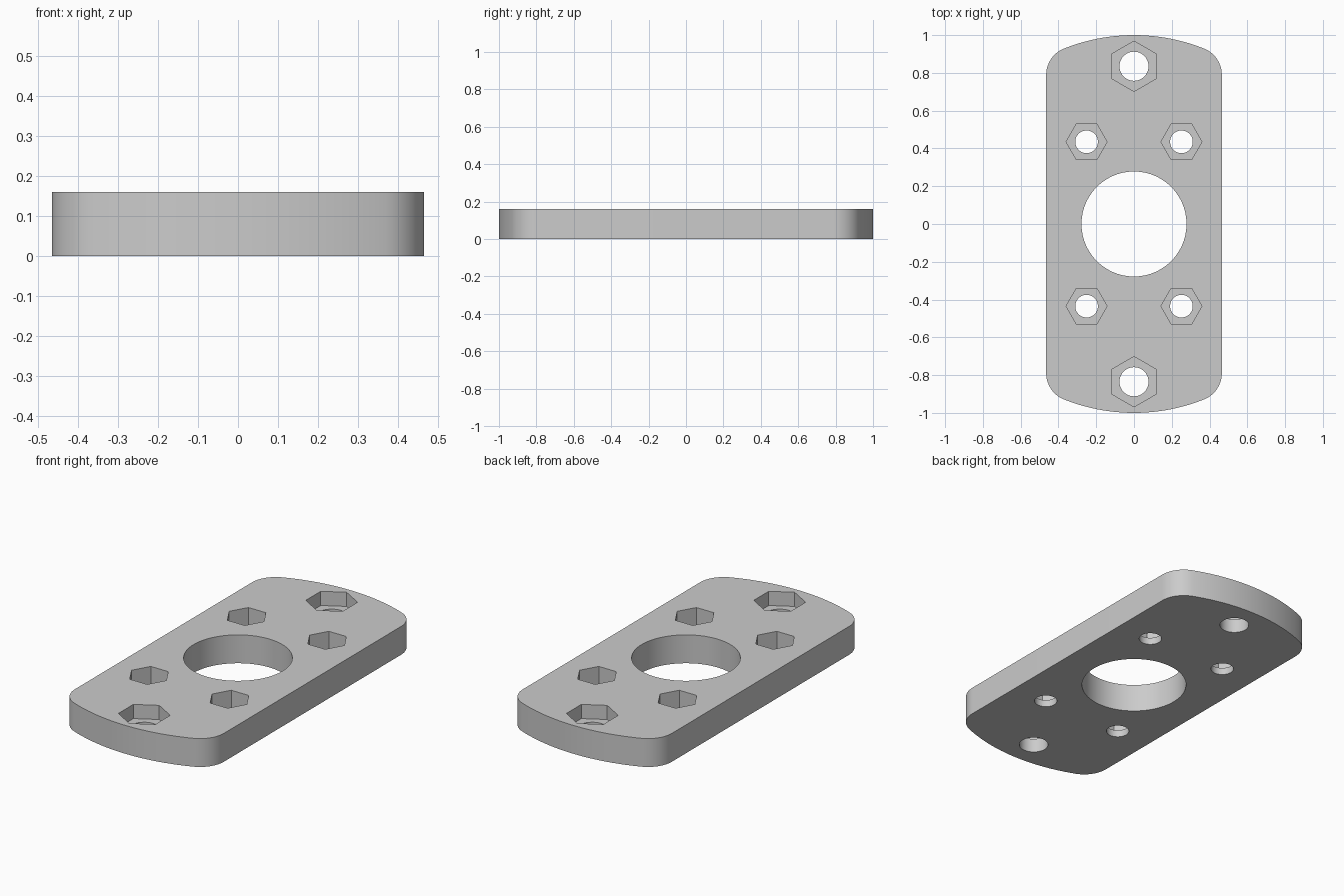
import bpy, math

if "Cube" in bpy.data.objects:
    bpy.data.objects.remove(bpy.data.objects["Cube"])

HALF_W, THICK, CORNER_R = 0.465, 0.16, 0.15

grey = bpy.data.materials.new("plain grey")
grey.diffuse_color = (0.6, 0.6, 0.6, 1)
grey.use_nodes = True
grey.node_tree.nodes["Principled BSDF"].inputs["Base Color"].default_value = grey.diffuse_color

# Plate outline: straight sides, rounded corners, bowed ends (unit radius)
cx = HALF_W - CORNER_R
cy = math.sqrt((1 - CORNER_R) ** 2 - cx ** 2)
tangent = math.atan2(cy, cx)
quarter = [(cx + CORNER_R * math.cos(tangent * i / 12),
            cy + CORNER_R * math.sin(tangent * i / 12)) for i in range(13)]
for i in range(1, 13):
    a = tangent + (math.pi / 2 - tangent) * i / 12
    quarter.append((math.cos(a), math.sin(a)))
half = quarter + [(-x, y) for x, y in quarter[-2::-1]]
outline = half + [(-x, -y) for x, y in half]

n = len(outline)
verts = [(x, y, z) for z in (0, THICK) for x, y in outline]
faces = [tuple(reversed(range(n))), tuple(range(n, 2 * n))]
faces += [(i, (i + 1) % n, n + (i + 1) % n, n + i) for i in range(n)]
mesh = bpy.data.meshes.new("mounting_plate")
mesh.from_pydata(verts, [], faces)
mesh.materials.append(grey)
plate = bpy.data.objects.new("mounting_plate", mesh)
bpy.context.collection.objects.link(plate)


def cut(x, y, radius, sides, bottom, turn=0.0):
    """Cut a vertical prism out of the plate from the given height upwards."""
    top = THICK + 0.1
    bpy.ops.mesh.primitive_cylinder_add(
        vertices=sides, radius=radius, depth=top - bottom,
        location=(x, y, (top + bottom) / 2), rotation=(0, 0, turn))
    cutter = bpy.context.object
    cutter.name = "hole_cutter"
    cutter.hide_render = True
    cutter.data.materials.append(grey)
    bpy.context.view_layer.objects.active = plate
    mod = plate.modifiers.new("hole", 'BOOLEAN')
    mod.operation, mod.solver, mod.object = 'DIFFERENCE', 'EXACT', cutter
    bpy.ops.object.modifier_apply(modifier=mod.name)
    bpy.data.objects.remove(cutter, do_unlink=True)


# Central bore
cut(0, 0, 0.278, 96, -0.1)

for sy in (-1, 1):
    # End bolt holes with shallow nut pockets, points along the length
    cut(0, sy * 0.835, 0.133, 6, 0.08)
    cut(0, sy * 0.835, 0.077, 48, -0.1)
    # Inner bolt holes with deep nut pockets, points across the width
    for sx in (-1, 1):
        cut(sx * 0.251, sy * 0.435, 0.1085, 6, 0.04, math.pi / 6)
        cut(sx * 0.251, sy * 0.435, 0.06, 48, -0.1)

# Smooth walls with sharp rims
bpy.ops.object.select_all(action='DESELECT')
plate.select_set(True)
bpy.context.view_layer.objects.active = plate
bpy.ops.object.shade_smooth_by_angle(angle=math.radians(30))
